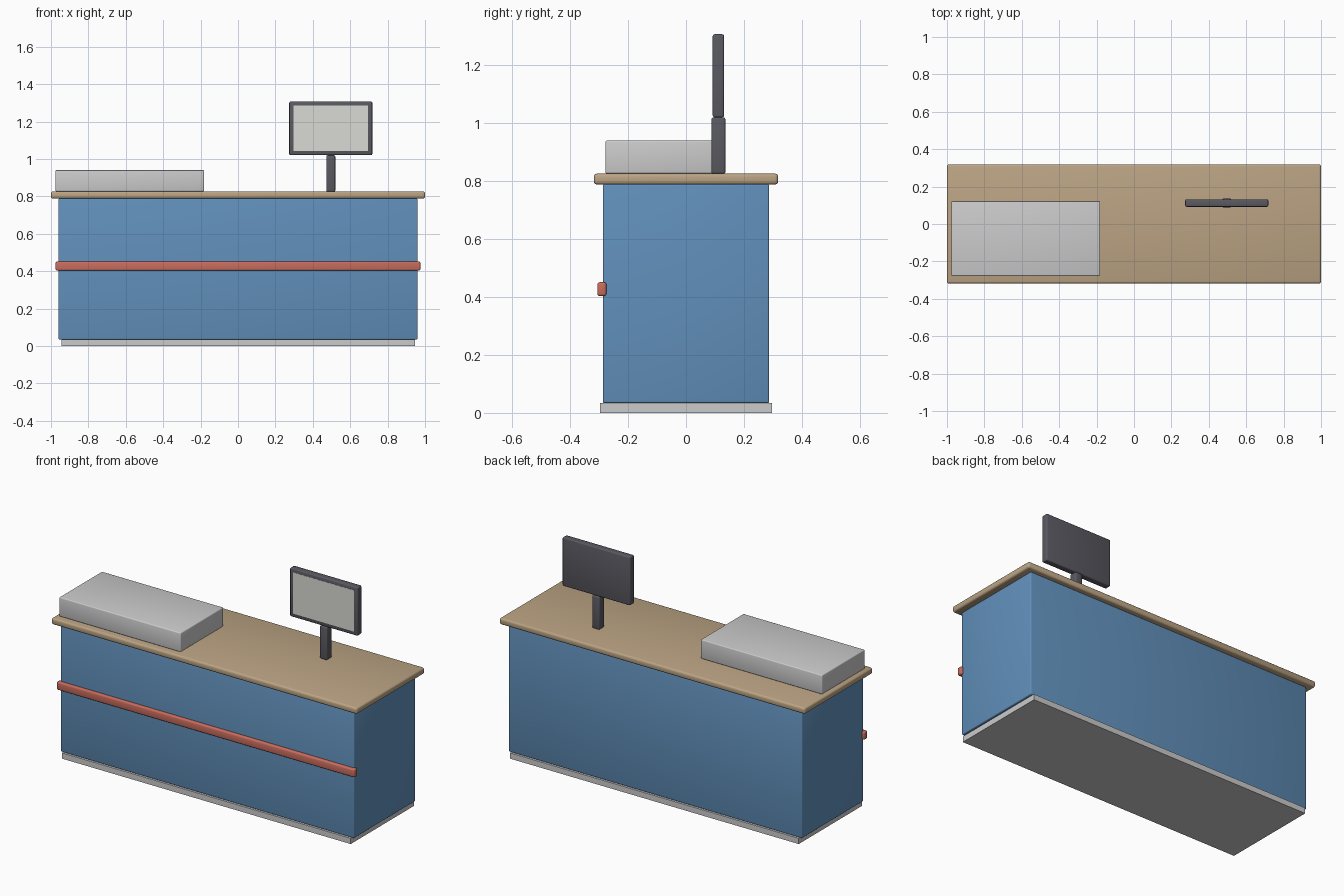
import bpy, math

if "Cube" in bpy.data.objects:
    bpy.data.objects.remove(bpy.data.objects["Cube"])


def material(name, rgb):
    m = bpy.data.materials.new(name)
    m.diffuse_color = (*rgb, 1.0)
    m.use_nodes = True
    m.node_tree.nodes["Principled BSDF"].inputs["Base Color"].default_value = m.diffuse_color
    return m


def box(name, x, y, z, bevel=0.0, mat=None, segments=3):
    """Box from (min, max) ranges with optional rounded edges."""
    bpy.ops.mesh.primitive_cube_add(size=1, location=[sum(r) / 2 for r in (x, y, z)])
    ob = bpy.context.object
    ob.name = name
    ob.scale = [r[1] - r[0] for r in (x, y, z)]
    bpy.ops.object.transform_apply(location=False, rotation=False, scale=True)
    if bevel:
        mod = ob.modifiers.new("rounded_edges", 'BEVEL')
        mod.width = bevel
        mod.segments = segments
        bpy.ops.object.modifier_apply(modifier=mod.name)
        bpy.ops.object.shade_smooth_by_angle(angle=math.radians(35))
    if mat:
        ob.data.materials.append(mat)
    return ob


wood = material("wood", (0.50, 0.37, 0.23))
blue = material("blue_paint", (0.12, 0.28, 0.50))
red = material("red_trim", (0.58, 0.15, 0.11))
dark = material("dark_plastic", (0.10, 0.10, 0.12))
pale = material("screen_glass", (0.70, 0.70, 0.66))
light = material("plinth_grey", (0.55, 0.55, 0.57))

# Counter: plinth, cabinet, worktop, front bumper strip
box("plinth", (-0.945, 0.945), (-0.296, 0.296), (0.0, 0.034), mat=light)
box("cabinet", (-0.96, 0.96), (-0.287, 0.287), (0.034, 0.789), 0.006, blue)
box("worktop", (-1.0, 1.0), (-0.318, 0.318), (0.788, 0.826), 0.011, wood)
box("bumper_strip", (-0.975, 0.975), (-0.306, -0.275), (0.403, 0.451), 0.008, red)

# Grey case on the left of the worktop
box("counter_case", (-0.976, -0.181), (-0.278, 0.122), (0.826, 0.94), 0.006)

# Monitor: post, housing, screen
box("monitor_post", (0.472, 0.52), (0.088, 0.136), (0.825, 1.02), 0.007, dark)
box("monitor_housing", (0.274, 0.718), (0.092, 0.132), (1.02, 1.307), 0.007, dark)
box("monitor_screen", (0.296, 0.696), (0.091, 0.096), (1.042, 1.286), mat=pale)
